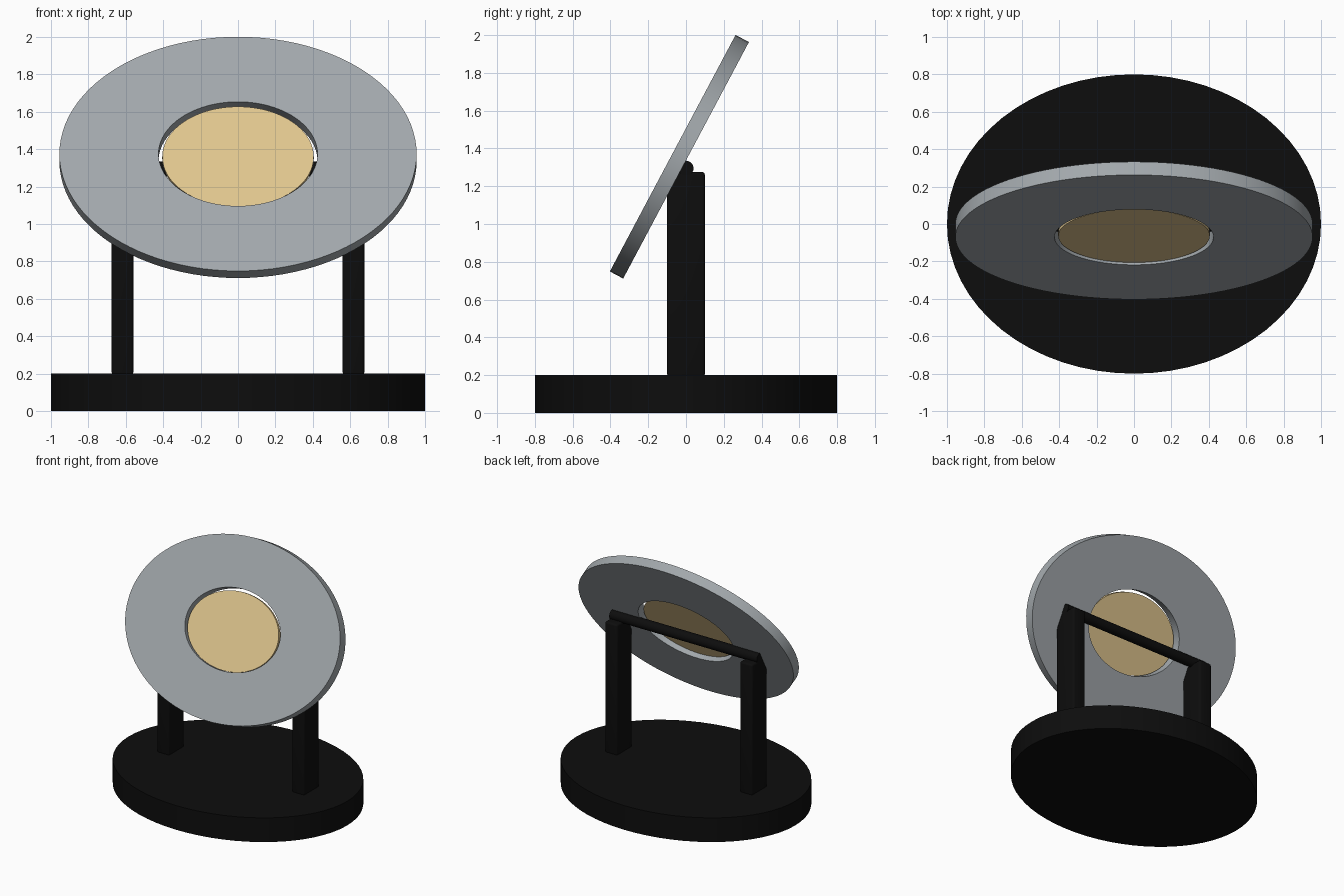
import bpy
import bmesh
from math import radians
from mathutils import Matrix, Vector

cube = bpy.data.objects.get("Cube")
if cube:
    bpy.data.objects.remove(cube, do_unlink=True)


def material(name, rgb):
    m = bpy.data.materials.new(name)
    m.use_nodes = True
    m.diffuse_color = (*rgb, 1)
    m.node_tree.nodes["Principled BSDF"].inputs["Base Color"].default_value = (*rgb, 1)
    return m


black = material("black", (0.004, 0.004, 0.004))
grey = material("grey", (0.36, 0.39, 0.41))
gold = material("gold", (0.74, 0.56, 0.27))


def finish(name, bm, mat, matrix=Matrix()):
    bmesh.ops.recalc_face_normals(bm, faces=bm.faces)
    mesh = bpy.data.meshes.new(name)
    bm.to_mesh(mesh)
    bm.free()
    mesh.materials.append(mat)
    obj = bpy.data.objects.new(name, mesh)
    bpy.context.collection.objects.link(obj)
    obj.matrix_world = matrix
    bpy.ops.object.select_all(action="DESELECT")
    obj.select_set(True)
    bpy.context.view_layer.objects.active = obj
    bpy.ops.object.shade_smooth_by_angle(angle=radians(30))
    return obj


def elliptic_disc(name, rx, ry, depth, mat, matrix, segments=64):
    bm = bmesh.new()
    bmesh.ops.create_cone(bm, cap_ends=True, segments=segments, radius1=1, radius2=1, depth=depth)
    bmesh.ops.scale(bm, vec=(rx, ry, 1), verts=bm.verts)
    return finish(name, bm, mat, matrix)


def elliptic_ring(name, outer, ratio, depth, mat, matrix, segments=96):
    # Sweep a rectangular section around the axis, then squash it to an ellipse
    bm = bmesh.new()
    h = depth / 2
    section = [(ratio, -h), (1, -h), (1, h), (ratio, h)]
    verts = [bm.verts.new((r, 0, z)) for r, z in section]
    edges = [bm.edges.new((verts[i - 1], verts[i])) for i in range(4)]
    bmesh.ops.spin(bm, geom=verts + edges, axis=(0, 0, 1), cent=(0, 0, 0),
                   angle=radians(360), steps=segments)
    bmesh.ops.remove_doubles(bm, verts=bm.verts, dist=0.0001)
    bmesh.ops.scale(bm, vec=(*outer, 1), verts=bm.verts)
    return finish(name, bm, mat, matrix)


# Oval base
elliptic_disc("base", 1, 0.8, 0.2, black, Matrix.Translation((0, 0, 0.1)))

# Two upright posts with softened edges
for side, name in ((1, "left_post"), (-1, "right_post")):
    bm = bmesh.new()
    bmesh.ops.create_cube(bm, size=1)
    bmesh.ops.scale(bm, vec=(0.115, 0.2, 1.085), verts=bm.verts)
    bmesh.ops.bevel(bm, geom=bm.edges[:], offset=0.015, segments=3, profile=0.5, affect="EDGES")
    finish(name, bm, black, Matrix.Translation((side * 0.6175, 0, 0.7325)))

# Crossbar joining the posts
elliptic_disc("crossbar", 0.04, 0.04, 1.35, black,
              Matrix.Translation((0, 0, 1.295)) @ Matrix.Rotation(radians(90), 4, "Y"), 32)

# Tilted oval ring and the thin insert sitting in its opening
tilt = Matrix.Translation((0, -0.035, 1.356)) @ Matrix.Rotation(radians(62), 4, "X")
elliptic_ring("tilted_ring", (0.955, 0.709), 0.445, 0.08, grey, tilt)
elliptic_disc("centre_insert", 0.405, 0.303, 0.025, gold,
              tilt @ Matrix.Translation((0, -0.01, 0.015)), 96)
